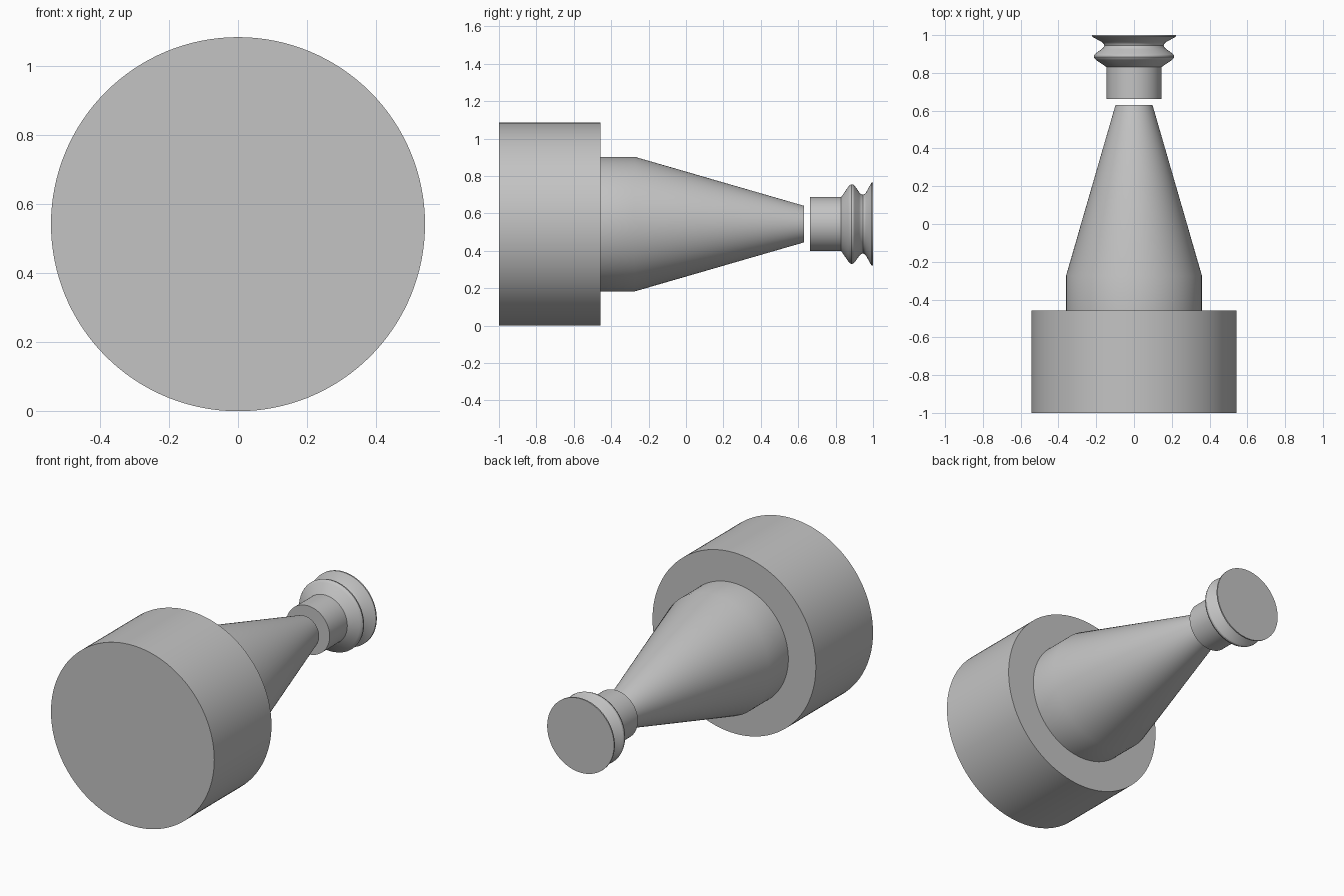
import bpy, bmesh, math

cube = bpy.data.objects.get("Cube")
if cube:
    bpy.data.objects.remove(cube, do_unlink=True)

RADIUS = 0.5425   # largest radius, also the height of the axis
SEGMENTS = 128

grey = bpy.data.materials.new("light grey")
grey.use_nodes = True
grey.diffuse_color = (0.55, 0.55, 0.55, 1)
grey.node_tree.nodes["Principled BSDF"].inputs["Base Color"].default_value = (0.55, 0.55, 0.55, 1)


def turned_part(name, profile):
    """Closed solid of revolution about the y axis from (y, radius) points."""
    bm = bmesh.new()
    rings = []
    for y, r in profile:
        ring = []
        for i in range(SEGMENTS):
            a = math.tau * i / SEGMENTS
            ring.append(bm.verts.new((r * math.cos(a), y, r * math.sin(a))))
        rings.append(ring)
    for a, b in zip(rings, rings[1:]):
        for i in range(SEGMENTS):
            j = (i + 1) % SEGMENTS
            bm.faces.new((a[i], a[j], b[j], b[i]))
    bm.faces.new(rings[0])
    bm.faces.new(rings[-1])
    bmesh.ops.recalc_face_normals(bm, faces=bm.faces)
    mesh = bpy.data.meshes.new(name)
    bm.to_mesh(mesh)
    bm.free()
    mesh.materials.append(grey)
    obj = bpy.data.objects.new(name, mesh)
    obj.location.z = RADIUS
    bpy.context.collection.objects.link(obj)
    bpy.ops.object.select_all(action='DESELECT')
    obj.select_set(True)
    bpy.context.view_layer.objects.active = obj
    bpy.ops.object.shade_smooth_by_angle(angle=math.radians(30))
    return obj


# Wide base drum
turned_part("base_drum", [(-1, RADIUS), (-0.457, RADIUS)])

# Short collar running into a long taper
turned_part("tapered_nose", [(-0.457, 0.36), (-0.275, 0.36), (0.63, 0.098)])

# Separate end cup: neck, rounded bellows ridge, groove and flared lip
turned_part("bellows_cup", [
    (0.663, 0.145), (0.83, 0.145),
    (0.868, 0.2), (0.876, 0.209), (0.885, 0.213), (0.895, 0.211), (0.904, 0.202),
    (0.926, 0.17), (0.935, 0.161), (0.945, 0.157), (0.954, 0.16), (0.962, 0.168),
    (0.992, 0.222), (1, 0.222)])
